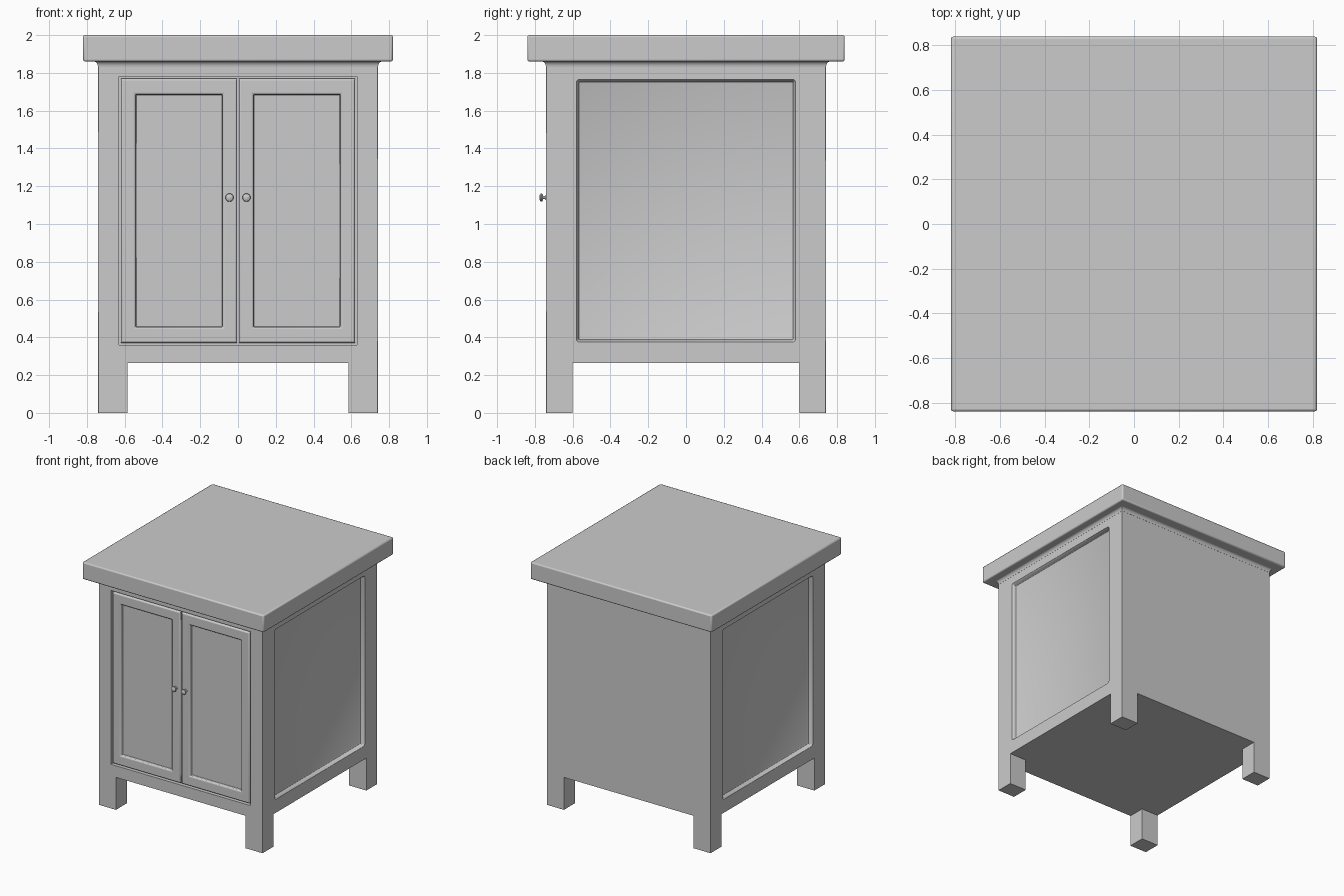
import bpy, bmesh, math
from mathutils import Matrix, Vector

if "Cube" in bpy.data.objects:
    bpy.data.objects.remove(bpy.data.objects["Cube"])


def finish(bm, name, bevel=0.0, segments=2):
    bmesh.ops.recalc_face_normals(bm, faces=bm.faces)
    me = bpy.data.meshes.new(name)
    bm.to_mesh(me)
    bm.free()
    ob = bpy.data.objects.new(name, me)
    bpy.context.collection.objects.link(ob)
    if bevel:
        mod = ob.modifiers.new("soft_edges", 'BEVEL')
        mod.width, mod.segments = bevel, segments
        mod.limit_method = 'ANGLE'
        mod.angle_limit = math.radians(30)
    return ob


def loft(name, axis, center, rings, bevel=0.0):
    """Stack rectangles (half_a, half_b, position) along an axis and cap the ends."""
    bm = bmesh.new()
    loops = []
    for a, b, w in rings:
        loop = []
        for su, sv in ((-1, -1), (1, -1), (1, 1), (-1, 1)):
            p = [su * a + center[0], sv * b + center[1]]
            p.insert("xyz".index(axis), w)
            loop.append(bm.verts.new(p))
        loops.append(loop)
    for l0, l1 in zip(loops, loops[1:]):
        for i in range(4):
            j = (i + 1) % 4
            bm.faces.new((l0[i], l0[j], l1[j], l1[i]))
    bm.faces.new(loops[0])
    bm.faces.new(loops[-1])
    return finish(bm, name, bevel)


def smooth(ob):
    bpy.ops.object.select_all(action='DESELECT')
    ob.select_set(True)
    bpy.context.view_layer.objects.active = ob
    bpy.ops.object.shade_smooth_by_angle(angle=math.radians(35))


def cut(target, cutter):
    mod = target.modifiers.new("cut", 'BOOLEAN')
    mod.operation, mod.solver, mod.object = 'DIFFERENCE', 'EXACT', cutter
    bpy.context.view_layer.objects.active = target
    bpy.ops.object.modifier_apply(modifier=mod.name)
    bpy.data.objects.remove(cutter)


# Cabinet body with its four corner legs
body = loft("cabinet_body", 'z', (0, 0), [(0.74, 0.74, 0), (0.74, 0.74, 1.87)])
cut(body, loft("front_leg_gap", 'y', (0, 0.065), [(0.585, 0.20, -1), (0.585, 0.20, 1)]))
cut(body, loft("side_leg_gap", 'x', (0, 0.065), [(0.60, 0.20, -1), (0.60, 0.20, 1)]))

# Recessed side panels with sloped moulding
for s in (-1, 1):
    cut(body, loft("side_recess", 'x', (0, 1.07),
                   [(0.57, 0.685, s * 0.705), (0.572, 0.687, s * 0.725),
                    (0.582, 0.695, s * 0.74), (0.582, 0.695, s * 0.8)], 0.012))

# Door opening
cut(body, loft("door_opening", 'y', (0, 1.07), [(0.63, 0.71, -0.8), (0.63, 0.71, -0.70)]))
edge = body.modifiers.new("soft_edges", 'BEVEL')
edge.width, edge.segments = 0.005, 2
edge.limit_method, edge.angle_limit = 'ANGLE', math.radians(40)
smooth(body)

# Cove moulding under the top
cove = []
for i in range(7):
    t = math.pi / 2 * i / 6
    h = 0.741 + 0.025 * (1 - math.cos(t))
    cove.append((h, h, 1.83 + 0.032 * math.sin(t)))
smooth(loft("cove_moulding", 'z', (0, 0), cove))

# Top slab
smooth(loft("cabinet_top", 'z', (0, 0), [(0.82, 0.84, 1.86), (0.82, 0.84, 2.0)], 0.01))

# Knob profile: radius, distance out from the door
knob_profile = [(0, -0.004), (0.014, -0.004), (0.014, 0.003), (0.008, 0.007), (0.008, 0.017),
                (0.018, 0.020), (0.022, 0.025), (0.020, 0.031), (0.011, 0.036), (0, 0.037)]

for side, s in (("left", -1), ("right", 1)):
    # Framed door with sunken panel
    smooth(loft(side + "_door", 'y', (s * 0.312, 1.07),
                [(0.308, 0.70, -0.69), (0.308, 0.70, -0.730), (0.300, 0.692, -0.739),
                 (0.238, 0.624, -0.739), (0.230, 0.616, -0.733), (0.228, 0.614, -0.715)], 0.003))

    # Turned knob
    bm = bmesh.new()
    pts = [bm.verts.new((r, -d, 0)) for r, d in knob_profile]
    lines = [bm.edges.new(e) for e in zip(pts, pts[1:])]
    bmesh.ops.spin(bm, geom=pts + lines, cent=(0, 0, 0), axis=(0, 1, 0),
                   angle=2 * math.pi, steps=20)
    bmesh.ops.remove_doubles(bm, verts=bm.verts, dist=0.0002)
    bmesh.ops.translate(bm, verts=bm.verts, vec=(s * 0.045, -0.739, 1.14))
    smooth(finish(bm, side + "_knob"))
